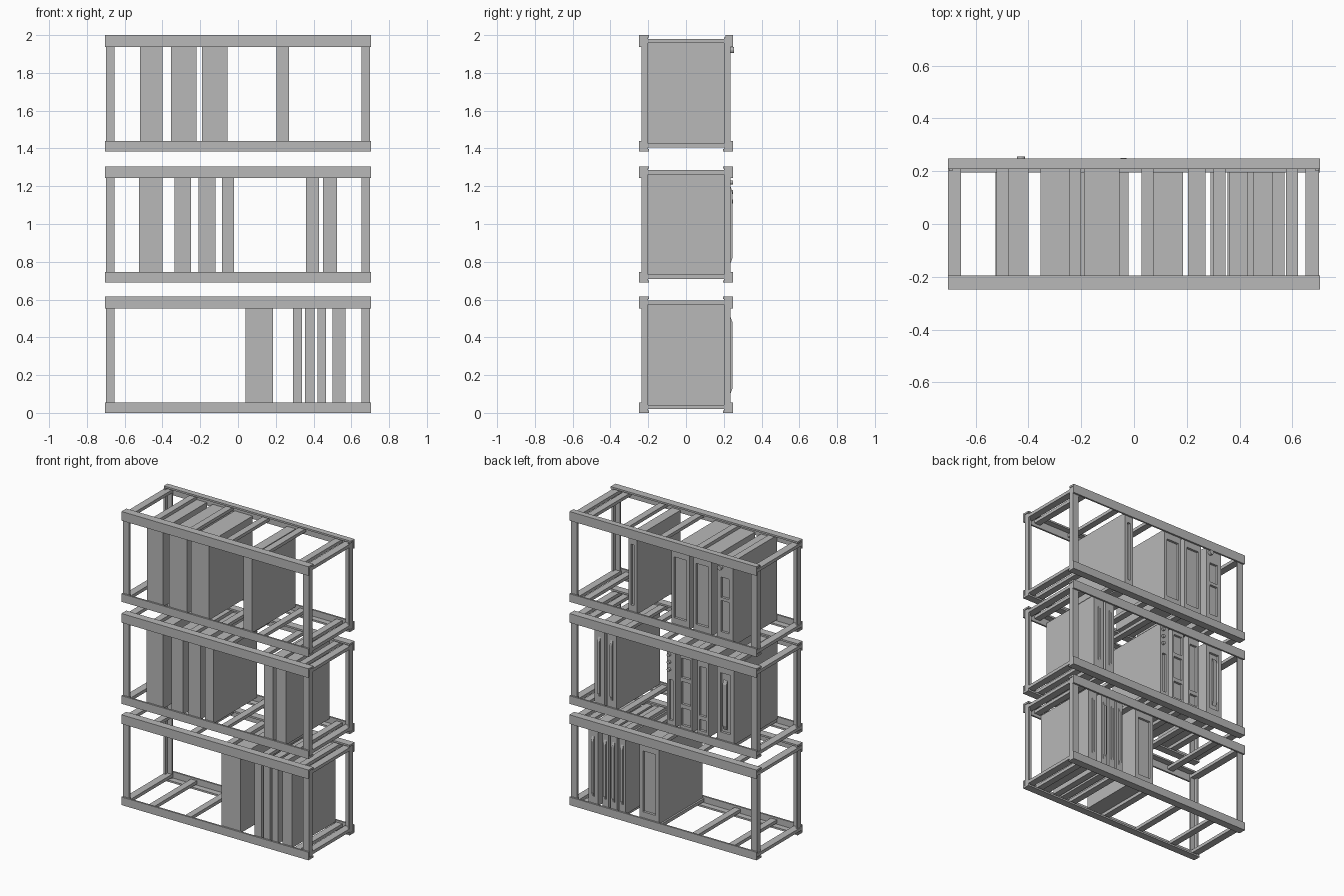
import bpy, bmesh, math
from mathutils import Matrix, Vector

cube = bpy.data.objects.get("Cube")
if cube:
    bpy.data.objects.remove(cube, do_unlink=True)

metal = bpy.data.materials.new("grey_metal")
metal.use_nodes = True
GREY = (0.48, 0.48, 0.48, 1)
metal.diffuse_color = GREY
metal.node_tree.nodes["Principled BSDF"].inputs["Base Color"].default_value = GREY


def finish(bm, name):
    bmesh.ops.recalc_face_normals(bm, faces=bm.faces)
    mesh = bpy.data.meshes.new(name)
    bm.to_mesh(mesh)
    bm.free()
    mesh.materials.append(metal)
    obj = bpy.data.objects.new(name, mesh)
    bpy.context.collection.objects.link(obj)
    return obj


def add_box(bm, x0, x1, y0, y1, z0, z1):
    size = (abs(x1 - x0), abs(y1 - y0), abs(z1 - z0))
    mid = ((x0 + x1) / 2, (y0 + y1) / 2, (z0 + z1) / 2)
    bmesh.ops.create_cube(bm, size=1, matrix=Matrix.Translation(mid) @ Matrix.Diagonal((*size, 1)))


def add_angle(bm, section, axis, start, end):
    """Extrude an L section (outer corner, leg lengths, thickness) along x or z."""
    (u, v), (a, b), t = section
    ta, tb = math.copysign(t, a), math.copysign(t, b)
    pts = [(u, v), (u + a, v), (u + a, v + tb), (u + ta, v + tb), (u + ta, v + b), (u, v + b)]
    place = (lambda p, s: (s, p[0], p[1])) if axis == "x" else (lambda p, s: (p[0], p[1], s))
    face = bm.faces.new([bm.verts.new(place(p, start)) for p in pts])
    ext = bmesh.ops.extrude_face_region(bm, geom=[face])
    verts = [g for g in ext["geom"] if isinstance(g, bmesh.types.BMVert)]
    bmesh.ops.translate(bm, verts=verts, vec=Vector(place((0, 0), end - start)))


HEIGHT = 0.615
BACK = 0.235


def frame(level, z):
    # angle rails along the front and back
    bm = bmesh.new()
    for side in (-1, 1):
        for base, up, leg in ((z, 1, 0.055), (z + HEIGHT, -1, 0.062)):
            depth = 0.04 if (side > 0 and up < 0 and level == "upper") else 0.052
            add_angle(bm, ((side * 0.248, base), (-side * depth, up * leg), 0.012), "x", -0.705, 0.705)
    finish(bm, level + "_rails")
    # corner posts
    bm = bmesh.new()
    for sx in (-1, 1):
        for sy in (-1, 1):
            add_angle(bm, ((sx * 0.7, sy * 0.236), (-sx * 0.045, -sy * 0.036), 0.012), "z",
                      z + 0.012, z + HEIGHT - 0.012)
    finish(bm, level + "_posts")
    # cross bars under and over the modules, plus the end bars
    bm = bmesh.new()
    for x in [-0.705, 0.65] + [-0.52 + 0.274 * i for i in range(5)]:
        width = 0.05 if abs(x) > 0.6 else 0.045
        for b in (z + 0.02, z + HEIGHT - 0.042):
            add_box(bm, x, x + width, -0.236, 0.236, b, b + 0.022)
    finish(bm, level + "_cross_bars")


def module(name, z, x0, x1, panels=(), margin=0.02):
    """Upright box whose back face has recessed panels, given as height fractions."""
    bm = bmesh.new()
    zb, zt = z + 0.042, z + HEIGHT - 0.042
    add_box(bm, x0, x1, -BACK, BACK, zb, zt)
    spans = [(zb + a * (zt - zb), zb + b * (zt - zb)) for a, b in panels]

    def cut(co, no):
        bmesh.ops.bisect_plane(bm, geom=bm.verts[:] + bm.edges[:] + bm.faces[:],
                               plane_co=co, plane_no=no, dist=1e-5)
    if spans:
        for x in (x0 + margin, x1 - margin):
            cut((x, 0, 0), (1, 0, 0))
        for h in {h for span in spans for h in span}:
            cut((0, 0, h), (0, 0, 1))
    for a, b in spans:
        for f in bm.faces[:]:
            c = f.calc_center_median()
            if c.y > BACK - 1e-4 and a < c.z < b and x0 + margin < c.x < x1 - margin:
                bmesh.ops.inset_region(bm, faces=[f], thickness=0.002, depth=0)
                bmesh.ops.translate(bm, verts=f.verts, vec=(0, -0.014, 0))
    finish(bm, name)


def knobs(name, x, heights, radius, tip):
    bm = bmesh.new()
    for h in heights:
        place = Matrix.Translation((x, (BACK + tip) / 2, h)) @ Matrix.Rotation(math.pi / 2, 4, "X")
        bmesh.ops.create_cone(bm, cap_ends=True, segments=16, radius1=radius, radius2=radius,
                              depth=tip - BACK, matrix=place)
    finish(bm, name)


def handle(name, x, z0, z1, width=0.016):
    """Vertical grip with tapered ends."""
    bm = bmesh.new()
    prof = [(BACK, z0), (0.246, z0 + 0.03), (0.246, z1 - 0.03), (BACK, z1)]
    face = bm.faces.new([bm.verts.new((x - width / 2, y, h)) for y, h in prof])
    ext = bmesh.ops.extrude_face_region(bm, geom=[face])
    bmesh.ops.translate(bm, verts=[g for g in ext["geom"] if isinstance(g, bmesh.types.BMVert)],
                        vec=(width, 0, 0))
    finish(bm, name)


LOW, MID, TOP = 0, 0.69, 1.385
for level, z in (("lower", LOW), ("middle", MID), ("upper", TOP)):
    frame(level, z)

tall = [(0.1, 0.88)]

# upper shelf
module("upper_module_a", TOP, -0.52, -0.40, [(0.1, 0.5), (0.54, 0.8)], 0.03)
module("upper_module_b", TOP, -0.355, -0.22, tall)
module("upper_module_c", TOP, -0.19, -0.055, tall)
module("upper_module_d", TOP, 0.205, 0.27, tall, 0.021)
knobs("upper_dial", -0.428, [1.92], 0.016, 0.255)

# middle shelf
module("middle_module_a", MID, -0.525, -0.40, [(0.12, 0.88)], 0.025)
module("middle_module_b", MID, -0.335, -0.25, [(0.06, 0.2), (0.25, 0.88)], 0.015)
module("middle_module_c", MID, -0.21, -0.12, [(0.06, 0.28), (0.33, 0.62), (0.67, 0.92)], 0.012)
module("middle_module_d", MID, -0.085, -0.02, [(0.08, 0.6)], 0.018)
knobs("middle_dials", -0.04, [1.22, 1.17, 1.12], 0.011, 0.25)
handle("middle_grip_a", -0.462, 0.82, 1.16, 0.03)

# slim modules with grips on the right side of the middle and lower shelves
slim = [("middle", MID, 0.36, 0.43), ("middle", MID, 0.45, 0.525),
        ("lower", LOW, 0.29, 0.34), ("lower", LOW, 0.355, 0.405),
        ("lower", LOW, 0.42, 0.465), ("lower", LOW, 0.50, 0.57)]
for i, (level, z, x0, x1) in enumerate(slim):
    module(f"{level}_slim_module_{i}", z, x0, x1)
    handle(f"{level}_slim_grip_{i}", (x0 + x1) / 2, z + 0.1, z + 0.51)

# lower shelf wide module
module("lower_wide_module", LOW, 0.04, 0.185, tall, 0.025)
